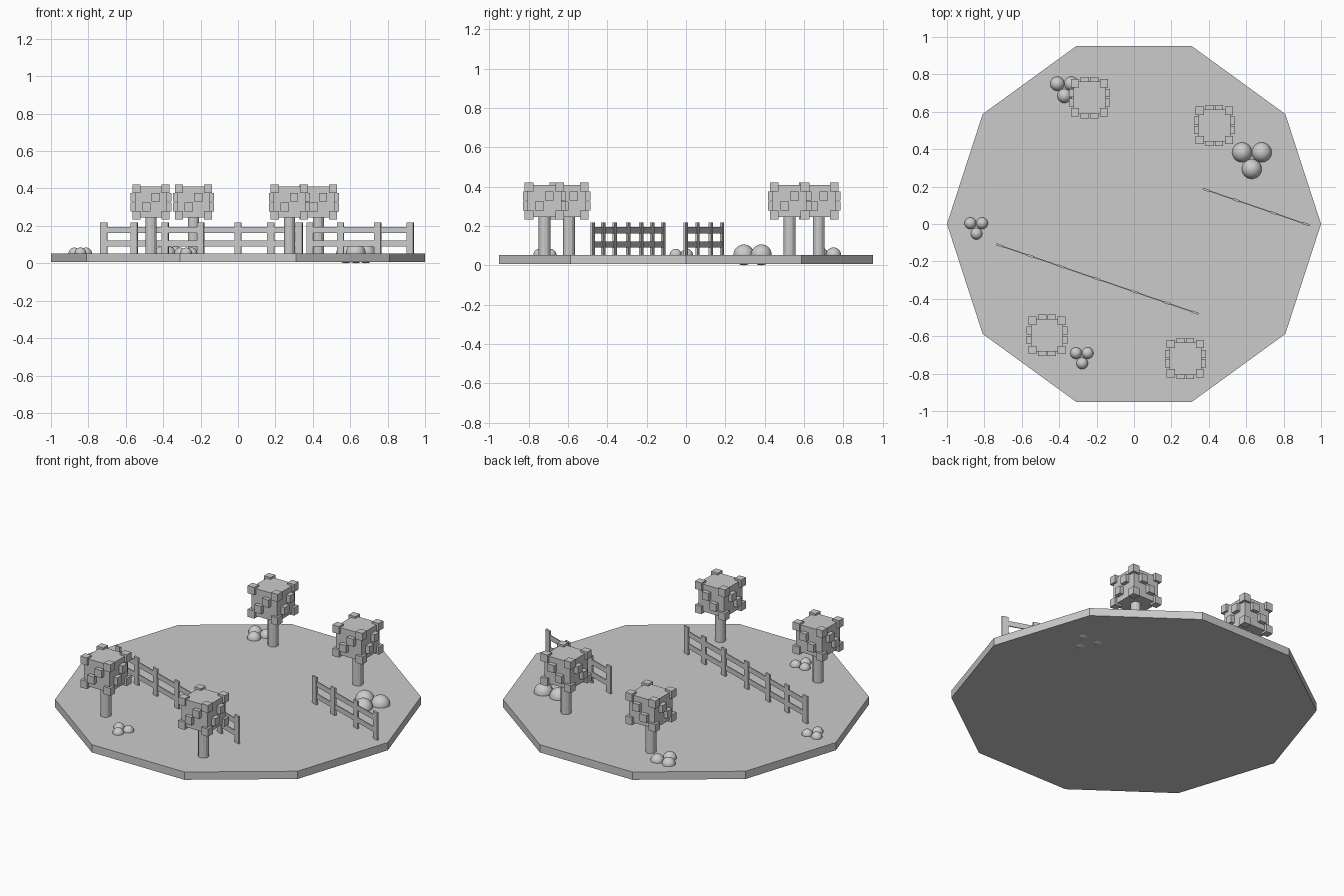
import bpy, bmesh, math
from mathutils import Matrix, Vector

if "Cube" in bpy.data.objects:
    bpy.data.objects.remove(bpy.data.objects["Cube"])

GROUND = 0.053


def add_box(bm, centre, size, angle=0.0):
    m = (Matrix.Translation(Vector(centre)) @ Matrix.Rotation(angle, 4, 'Z')
         @ Matrix.Diagonal((*size, 1.0)))
    bmesh.ops.create_cube(bm, size=1.0, matrix=m)


def finish(bm, name, location=(0, 0, 0)):
    me = bpy.data.meshes.new(name)
    bm.to_mesh(me)
    bm.free()
    ob = bpy.data.objects.new(name, me)
    ob.location = location
    bpy.context.collection.objects.link(ob)
    return ob


def prism(name, sides, radius, z0, z1, x=0.0, y=0.0):
    bm = bmesh.new()
    bmesh.ops.create_cone(bm, cap_ends=True, segments=sides, radius1=radius,
                          radius2=radius, depth=z1 - z0)
    # put one corner on the +x axis
    start = max(bm.verts, key=lambda v: v.co.x).co
    bmesh.ops.rotate(bm, verts=bm.verts,
                     matrix=Matrix.Rotation(-math.atan2(start.y, start.x), 3, 'Z'))
    return finish(bm, name, (x, y, (z0 + z1) / 2))


# Ten-sided ground slab
prism("ground_slab", 10, 1.0, 0.006, GROUND)


# Tree: round trunk, blocky canopy with leaf cubes on corners and sides
def tree(i, x, y):
    prism(f"tree_trunk_{i}", 12, 0.03, GROUND - 0.01, 0.26, x, y)
    bm = bmesh.new()
    add_box(bm, (0, 0, 0), (0.172, 0.172, 0.165))
    leaf = (0.044, 0.044, 0.046)
    for sx in (-1, 1):
        for sy in (-1, 1):
            for sz in (-1, 1):
                add_box(bm, (sx * 0.078, sy * 0.078, sz * 0.071), leaf)
    for k in range(4):
        rot = Matrix.Rotation(k * math.pi / 2, 3, 'Z')
        for side in (-1, 1):
            p = rot @ Vector((0, -0.088, 0))
            p += Vector((abs(rot[0][0]), abs(rot[1][0]), 0)) * side * 0.025
            p.z = side * 0.026
            add_box(bm, p, leaf)
    finish(bm, f"tree_canopy_{i}", (x, y, 0.327))


for i, (x, y) in enumerate([(-0.238, 0.675), (0.43, 0.527),
                            (-0.465, -0.595), (0.275, -0.72)]):
    tree(i, x, y)


# Bush: three smooth balls half sunk in the ground
def bush(i, points, r):
    bm = bmesh.new()
    for x, y in points:
        bmesh.ops.create_uvsphere(bm, u_segments=24, v_segments=14, radius=r,
                                  matrix=Matrix.Translation((x, y, GROUND)))
    for f in bm.faces:
        f.smooth = True
    finish(bm, f"bush_{i}", (0, 0, 0))


bush(0, [(-0.41, 0.75), (-0.335, 0.75), (-0.372, 0.685)], 0.038)
bush(1, [(-0.875, 0.004), (-0.812, 0.004), (-0.842, -0.052)], 0.031)
bush(2, [(-0.31, -0.69), (-0.248, -0.69), (-0.277, -0.745)], 0.031)
bush(3, [(0.578, 0.383), (0.683, 0.383), (0.63, 0.294)], GROUND)


# Fence: upright boards joined by two rails
def fence(name, start, end, post_xs):
    a, b = Vector((*start, 0)), Vector((*end, 0))
    d = b - a
    ang = math.atan2(d.y, d.x)
    bm = bmesh.new()
    for x in post_xs:
        p = a + d * ((x - a.x) / d.x)
        add_box(bm, (p.x, p.y, 0.131), (0.038, 0.011, 0.172), ang)
    mid = (a + b) / 2
    for z in (0.178, 0.105):
        add_box(bm, (mid.x, mid.y, z), (d.length, 0.006, 0.031), ang)
    finish(bm, name)


fence("long_fence", (-0.717, -0.115), (0.327, -0.474),
      [-0.717, -0.555, -0.39, -0.2, 0.0, 0.175, 0.327])
fence("short_fence", (0.385, 0.183), (0.92, -0.001), [0.385, 0.548, 0.747, 0.92])
